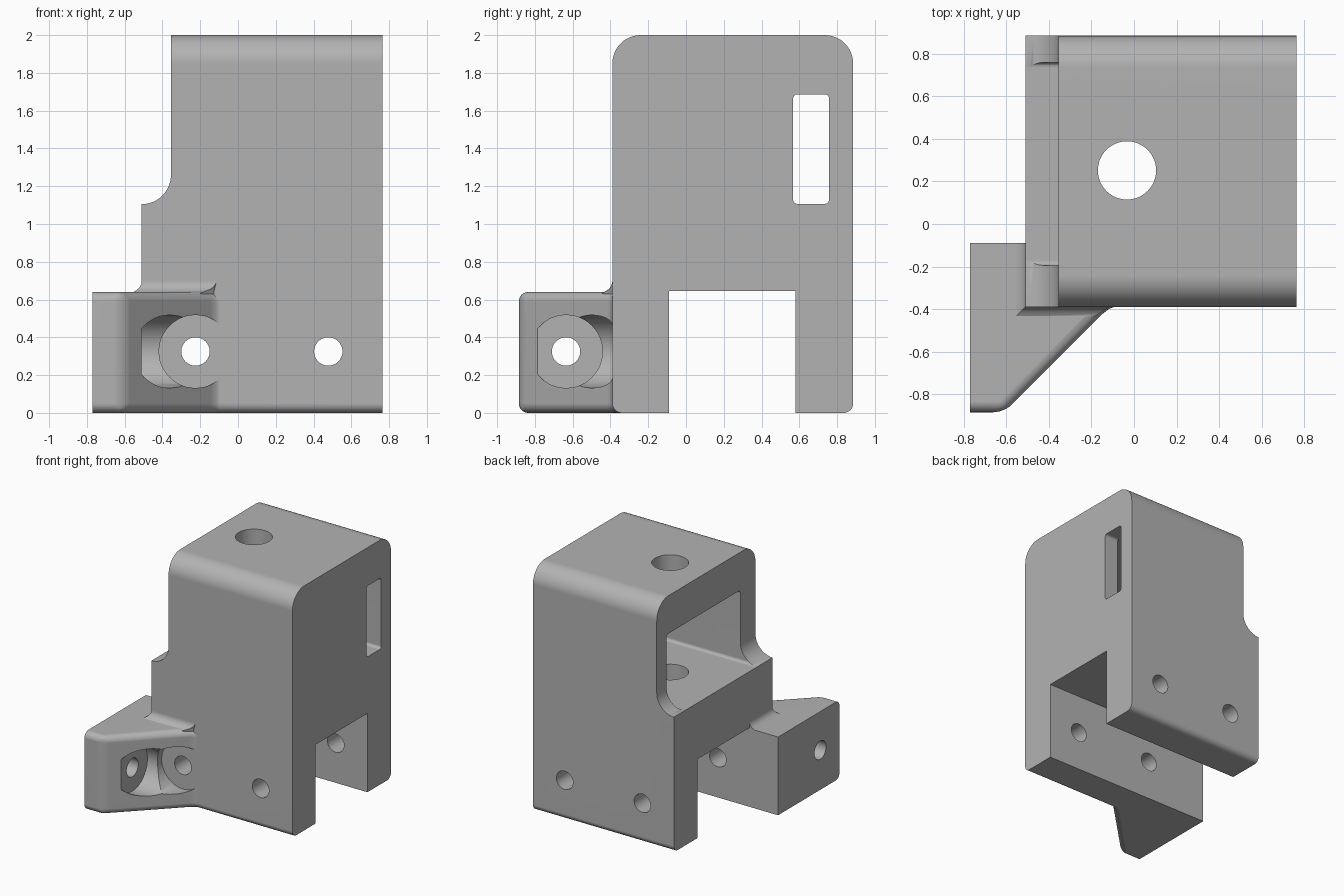
import bpy, bmesh
from math import pi, cos, sin, sqrt, radians

cube = bpy.data.objects.get("Cube")
if cube:
    bpy.data.objects.remove(cube)

# Single plastic colour
GREY = (0.45, 0.45, 0.45, 1)
mat = bpy.data.materials.new("matte grey")
mat.use_nodes = True
mat.diffuse_color = GREY
mat.node_tree.nodes["Principled BSDF"].inputs["Base Color"].default_value = GREY


def finish(bm, name):
    bmesh.ops.recalc_face_normals(bm, faces=bm.faces)
    me = bpy.data.meshes.new(name)
    bm.to_mesh(me)
    bm.free()
    ob = bpy.data.objects.new(name, me)
    bpy.context.collection.objects.link(ob)
    me.materials.append(mat)
    return ob


def loft(rings):
    """Solid through equal-length rings of 3D points."""
    bm = bmesh.new()
    loops = [[bm.verts.new(p) for p in ring] for ring in rings]
    n = len(loops[0])
    for a, b in zip(loops, loops[1:]):
        for i in range(n):
            j = (i + 1) % n
            bm.faces.new((a[i], a[j], b[j], b[i]))
    bm.faces.new(loops[0])
    bm.faces.new(loops[-1])
    bmesh.ops.recalc_face_normals(bm, faces=bm.faces)
    return bm


def prism(pts, axis, a, b):
    """Extrude a 2D outline along an axis from a to b."""
    place = {"x": lambda u, v, w: (w, u, v),
             "y": lambda u, v, w: (u, w, v),
             "z": lambda u, v, w: (u, v, w)}[axis]
    return loft([[place(u, v, w) for u, v in pts] for w in (a, b)])


def arc(cu, cv, r, start, end, steps=12):
    angles = [radians(start + (end - start) * i / steps) for i in range(steps + 1)]
    return [(cu + r * cos(t), cv + r * sin(t)) for t in angles]


def rounded(u0, v0, u1, v1, low, high):
    """Rectangle with separate lower and upper corner radii."""
    return (arc(u0 + low, v0 + low, low, 180, 270)
            + arc(u1 - low, v0 + low, low, 270, 360)
            + arc(u1 - high, v1 - high, high, 0, 90)
            + arc(u0 + high, v1 - high, high, 90, 180))


def circle(u, v, r):
    return arc(u, v, r, 0, 352.5, 47)


def combine(target, bm, operation="DIFFERENCE", name="cutter"):
    other = finish(bm, name)
    other.hide_render = True
    mod = target.modifiers.new(name, "BOOLEAN")
    mod.operation = operation
    mod.solver = "EXACT"
    mod.object = other
    bpy.context.view_layer.objects.active = target
    bpy.ops.object.modifier_apply(modifier=mod.name)
    bpy.data.objects.remove(other)


LEFT, RIGHT, FRONT, BACK = -0.51, 0.765, -0.39, 0.885
BOLT_Z, BOLT_R, HEAD_R = 0.325, 0.075, 0.193
ARM_Y, ARM_TOP, BLEND = -0.635, 0.64, 0.06

# Side bracket: wedge in plan, blending into the body front
plan = [(-0.77, 0), (-0.77, -0.885), (-0.61, -0.885), (-0.145, -0.42),
        (-0.115, -0.398), (-0.08, -0.385), (-0.08, 0)]
bm = prism(plan, "z", 0, ARM_TOP)
soft = []
for e in bm.edges:
    mid = (e.verts[0].co + e.verts[1].co) / 2
    upright = abs(e.verts[0].co.z - e.verts[1].co.z) > 0.1
    if upright:
        if mid.y < -0.8 and mid.x > -0.7:
            soft.append(e)
    elif mid.y < -0.388 and mid.x > -0.76:
        soft.append(e)
bmesh.ops.bevel(bm, geom=soft, offset=0.05, segments=6, profile=0.5,
                affect="EDGES", clamp_overlap=True)
bracket = finish(bm, "side_bracket")

# Crossing round pockets for the screw heads
combine(bracket, prism(circle(-0.225, BOLT_Z, HEAD_R), "y", -1.2, FRONT + 0.015))
combine(bracket, prism(circle(ARM_Y, BOLT_Z, HEAD_R), "x", LEFT, 0.5))

# Main housing with rounded top and bottom edges
body = finish(prism(rounded(FRONT, 0, BACK, 2, 0.05, 0.15), "x", LEFT, RIGHT), "housing")
combine(body, prism([(-1, 3), (-1, 1.105)] + arc(LEFT, 1.26, 0.155, 270, 360)
                    + [(-0.355, 3)], "y", -2, 2))

# Join the bracket to the housing
bm = bmesh.new()
bm.from_mesh(bracket.data)
bpy.data.objects.remove(bracket)
combine(body, bm, "UNION", "bracket_join")

# Concave blend where the bracket top meets the housing
rings = []
for i in range(9):
    h = BLEND * i / 8
    d = BLEND - sqrt(max(0, BLEND ** 2 - (BLEND - h) ** 2))
    x0, y0 = LEFT - d, FRONT - d
    z = ARM_TOP + h - (0.01 if i == 0 else 0)
    rings.append([(x0, -0.09, z), (x0, y0, z), (-0.115 - 1.6 * d, y0, z),
                  (-0.1, -0.37, z), (-0.1, -0.09, z)])
combine(body, loft(rings), "UNION", "blend_join")

# Channel between the two legs
combine(body, prism([(-0.09, -1), (0.58, -1), (0.58, 0.645), (-0.09, 0.645)], "x", -2, 2))
# Inner chamber open on one side, with a slot in the opposite wall
combine(body, prism(rounded(-0.195, 1.105, 0.76, 1.69, 0.025, 0.025), "x", -1, 0.64))
combine(body, prism(rounded(0.567, 1.107, 0.757, 1.686, 0.022, 0.022), "x", 0.6, 1))
# Vertical bore through roof and chamber floor
combine(body, prism(circle(-0.033, 0.252, 0.137), "z", 0.4, 3))
# Bolt holes through the legs and the bracket arm
for x in (-0.225, 0.478):
    combine(body, prism(circle(x, BOLT_Z, BOLT_R), "y", -2, 2))
combine(body, prism(circle(ARM_Y, BOLT_Z, BOLT_R), "x", -2, -0.4))

# Smooth curves, crisp edges, flat planes
bpy.ops.object.select_all(action="DESELECT")
body.select_set(True)
bpy.context.view_layer.objects.active = body
bpy.ops.object.shade_smooth_by_angle(angle=radians(30))
weighted = body.modifiers.new("even_shading", "WEIGHTED_NORMAL")
weighted.keep_sharp = True
body.data.materials.clear()
body.data.materials.append(mat)
